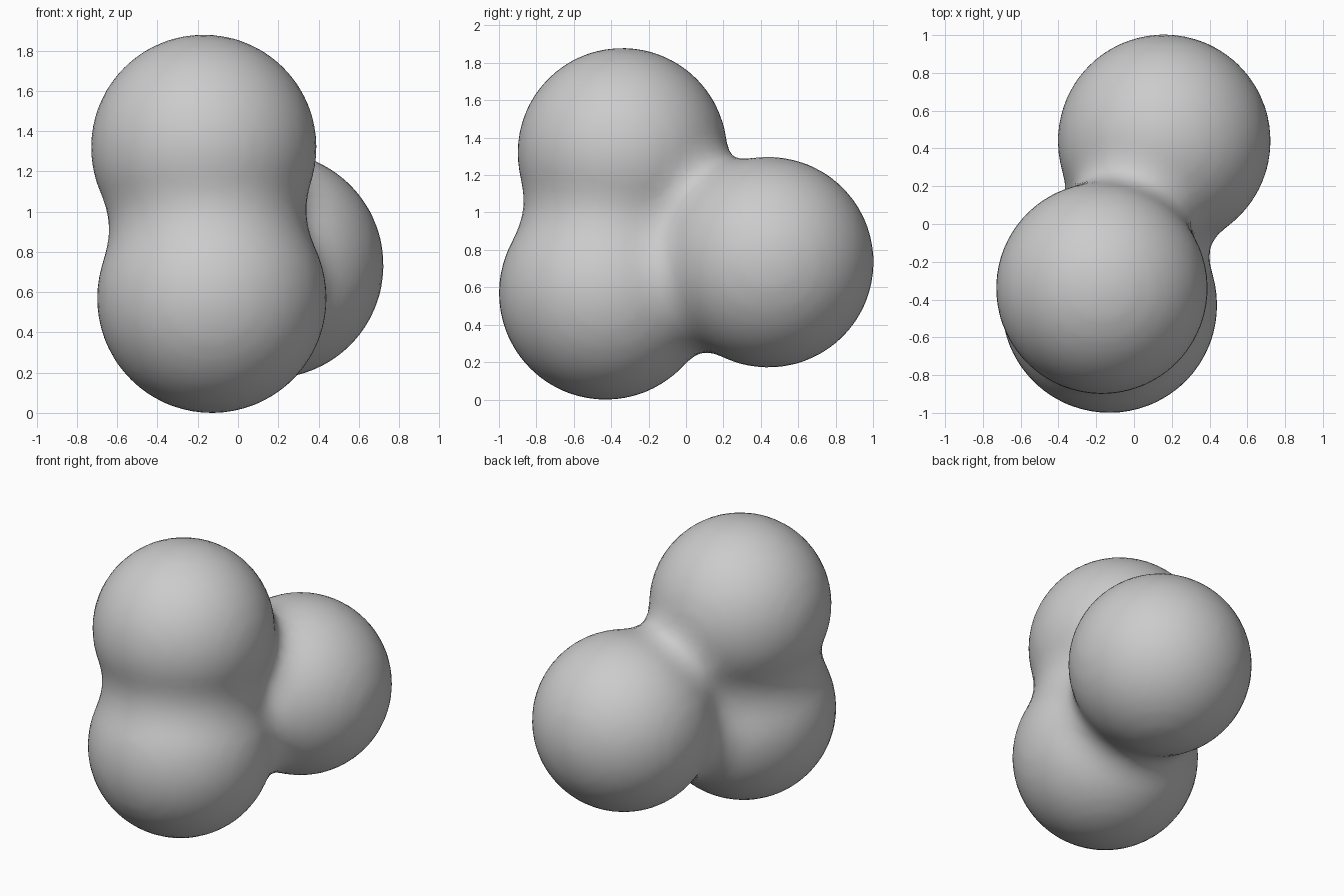
import bpy, bmesh
from mathutils import Vector, Matrix

if "Cube" in bpy.data.objects:
    bpy.data.objects.remove(bpy.data.objects["Cube"])

# Three balls that melt together: (centre, radius)
BALLS = [
    (Vector((-0.17, -0.34, 1.32)), 0.56),   # upper
    (Vector((-0.13, -0.43, 0.57)), 0.57),   # lower
    (Vector((0.16, 0.44, 0.735)), 0.563),   # rear
]
REACH2 = 0.64   # squared reach of each ball's blending field


def field(p):
    """Summed ball field (1 on the surface) and its gradient."""
    value, grad = 0.0, Vector()
    for c, r in BALLS:
        d = p - c
        k = (REACH2 - d.length_squared) / (REACH2 - r * r)
        if k > 0:
            value += k ** 3
            grad += d * (-6 * k * k / (REACH2 - r * r))
    return value, grad


# Overlapping spheres as the starting skin
bm = bmesh.new()
for c, r in BALLS:
    bmesh.ops.create_icosphere(bm, subdivisions=4, radius=r, matrix=Matrix.Translation(c))
mesh = bpy.data.meshes.new("blended_balls")
bm.to_mesh(mesh)
bm.free()
body = bpy.data.objects.new("blended_balls", mesh)
bpy.context.collection.objects.link(body)

# Fuse the spheres into one skin
remesh = body.modifiers.new("fuse", 'REMESH')
remesh.mode = 'VOXEL'
remesh.voxel_size = 0.05
bpy.context.view_layer.objects.active = body
body.select_set(True)
bpy.ops.object.modifier_apply(modifier=remesh.name)

# Pull the skin onto the blended surface, forming the soft necks
for v in body.data.vertices:
    p = v.co.copy()
    for _ in range(25):
        value, grad = field(p)
        g = grad.length
        if g < 1e-6 or abs(value - 1) < 1e-5:
            break
        step = max(-0.04, min(0.04, (value - 1) / g))
        p -= grad * (step / g)
    v.co = p

# Even out the mesh and stand it on the floor
relax = body.modifiers.new("relax", 'SMOOTH')
relax.factor = 0.3
relax.iterations = 2
bpy.ops.object.modifier_apply(modifier=relax.name)
low = min(v.co.z for v in body.data.vertices)
body.data.transform(Matrix.Translation((0, 0, -low)))
bpy.ops.object.shade_smooth()
